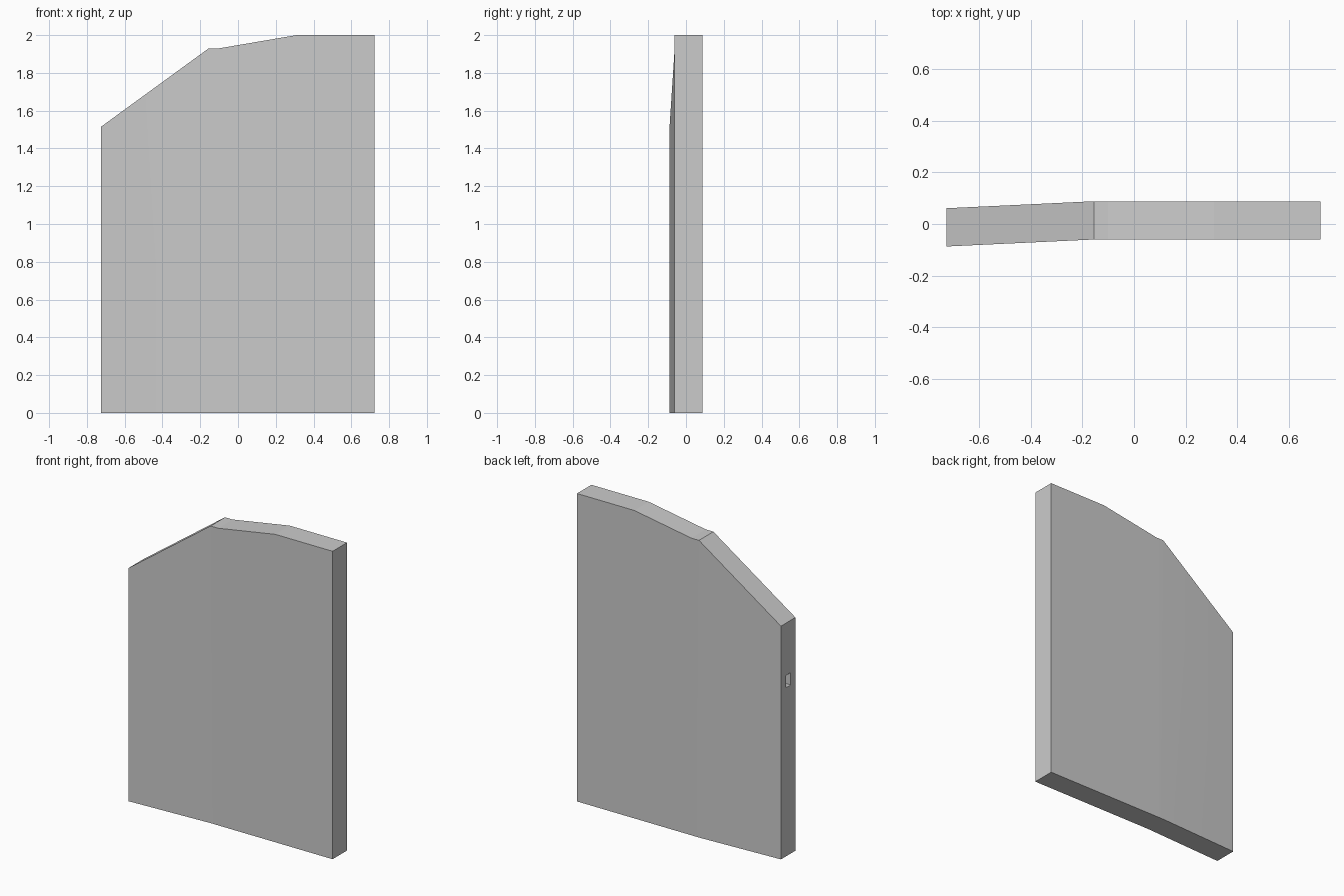
import bpy, bmesh
from mathutils import Matrix

if "Cube" in bpy.data.objects:
    bpy.data.objects.remove(bpy.data.objects["Cube"])

THICK = 0.148
# Columns along the panel: x, top height, front y
COLUMNS = [(-0.725, 1.515, -0.087), (-0.155, 1.93, -0.060), (-0.10, 1.93, -0.060),
           (0.31, 2.0, -0.060), (0.722, 2.0, -0.060)]


def make_object(name, bm):
    mesh = bpy.data.meshes.new(name)
    bm.to_mesh(mesh)
    bm.free()
    obj = bpy.data.objects.new(name, mesh)
    bpy.context.collection.objects.link(obj)
    return obj


# Slightly bent panel with a stepped sloping top
bm = bmesh.new()
rings = []
for x, top, y in COLUMNS:
    pts = [(x, y, 0), (x, y + THICK, 0), (x, y + THICK, top), (x, y, top)]
    rings.append([bm.verts.new(p) for p in pts])
for a, b in zip(rings, rings[1:]):
    for i in range(4):
        j = (i + 1) % 4
        bm.faces.new((a[i], a[j], b[j], b[i]))
bm.faces.new(rings[0])
bm.faces.new(rings[-1])
bmesh.ops.recalc_face_normals(bm, faces=bm.faces)
panel = make_object("bent_panel", bm)

# Small latch slot in the short end
bm = bmesh.new()
bmesh.ops.create_cube(bm, size=1, matrix=Matrix.Translation((-0.725, -0.014, 1.135))
                      @ Matrix.Diagonal((0.16, 0.05, 0.08, 1)))
cutter = make_object("latch_slot_cutter", bm)
cutter.hide_render = True

bpy.context.view_layer.objects.active = panel
panel.select_set(True)
mod = panel.modifiers.new("latch_slot", 'BOOLEAN')
mod.object = cutter
mod.operation = 'DIFFERENCE'
mod.solver = 'EXACT'
bpy.ops.object.modifier_apply(modifier=mod.name)
bpy.data.objects.remove(cutter, do_unlink=True)

# Soft shading across the shallow bend, sharp outer edges
bpy.ops.object.shade_smooth_by_angle(angle=0.09)
